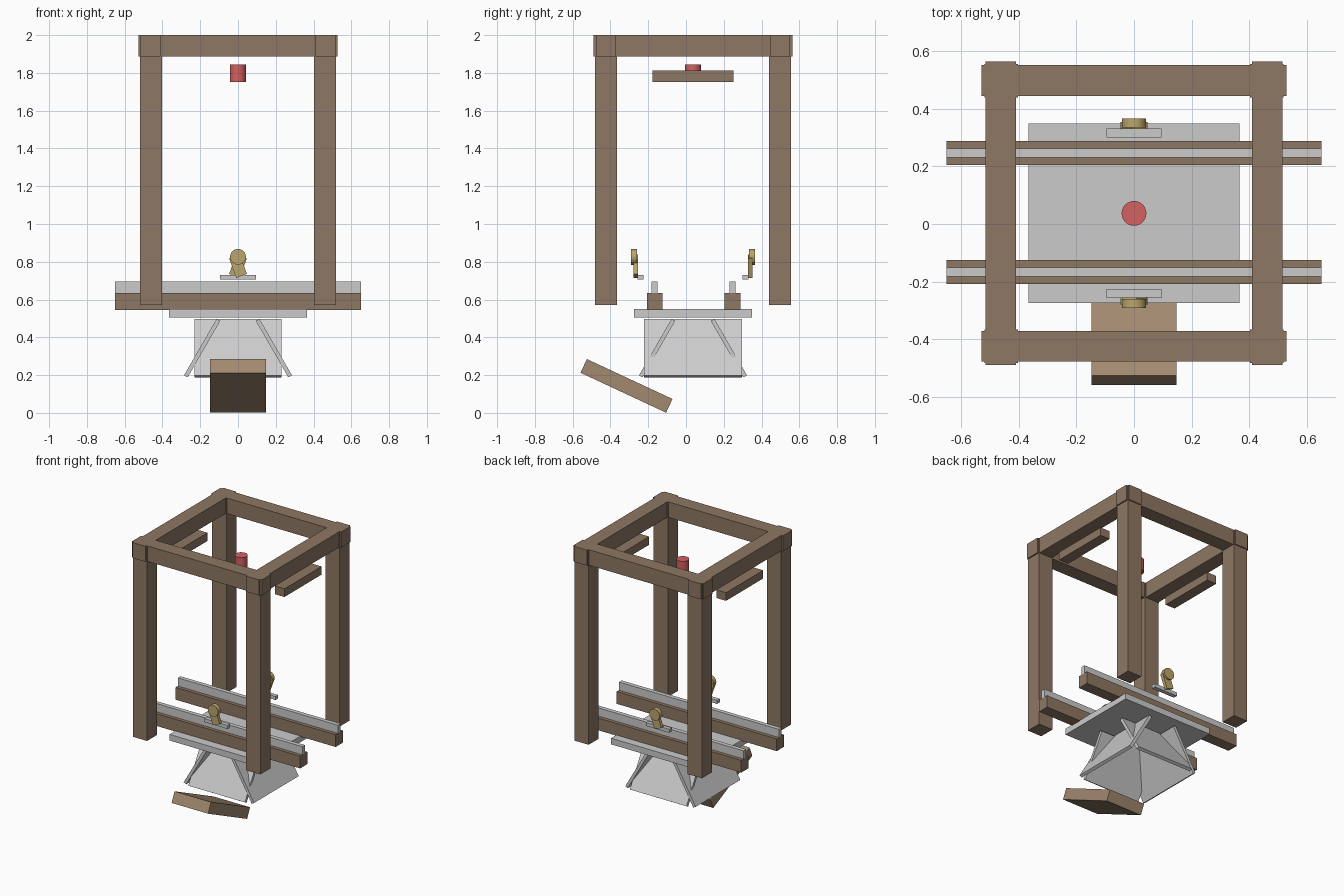
import bpy, math

if "Cube" in bpy.data.objects:
    bpy.data.objects.remove(bpy.data.objects["Cube"])

YC = 0.037          # centre line of the frame in y


def material(name, rgb):
    m = bpy.data.materials.new(name)
    m.diffuse_color = (*rgb, 1)
    m.use_nodes = True
    m.node_tree.nodes["Principled BSDF"].inputs["Base Color"].default_value = m.diffuse_color
    return m


WOOD = material("wood", (0.27, 0.185, 0.125))
LIGHT_WOOD = material("light_wood", (0.36, 0.25, 0.16))
RED = material("red", (0.65, 0.12, 0.12))
BRASS = material("brass", (0.50, 0.38, 0.15))


def finish(name, mat):
    ob = bpy.context.object
    ob.name = name
    if mat:
        ob.data.materials.append(mat)
    return ob


def box(name, loc, size, mat=None, rot=(0, 0, 0)):
    bpy.ops.mesh.primitive_cube_add(size=1, location=loc,
                                    rotation=[math.radians(a) for a in rot])
    ob = finish(name, mat)
    ob.scale = size
    bpy.ops.object.transform_apply(location=False, rotation=False, scale=True)
    return ob


def cylinder(name, loc, r, depth, mat, rot=(0, 0, 0)):
    bpy.ops.mesh.primitive_cylinder_add(vertices=24, radius=r, depth=depth, location=loc,
                                        rotation=[math.radians(a) for a in rot])
    ob = finish(name, mat)
    bpy.ops.object.shade_smooth_by_angle(angle=math.radians(30))
    return ob


# Tall frame: four posts with crossing top beams
for sx in (-1, 1):
    for sy in (-1, 1):
        box("post", (sx * 0.46, YC + sy * 0.46, 1.283), (0.116, 0.116, 1.426), WOOD)
    box("side_beam", (sx * 0.462, YC, 1.943), (0.106, 1.052, 0.114), WOOD)
    box("side_bar", (sx * 0.463, YC, 1.783), (0.078, 0.43, 0.06), WOOD)
for sy in (-1, 1):
    box("cross_beam", (0, YC + sy * 0.46, 1.943), (1.056, 0.106, 0.114), WOOD)

# Red cylinder hanging in the middle
cylinder("red_cylinder", (0, YC, 1.798), 0.043, 0.095, RED)

# Long wooden sleepers with metal rails on top
for s in (-1, 1):
    y = YC + 0.003 + s * 0.206
    box("rail_sleeper", (0, y, 0.59), (1.3, 0.083, 0.09), WOOD)
    box("metal_rail", (0, y, 0.665), (1.3, 0.031, 0.06))

# Base plate and flared hood of four intersecting panels
box("base_plate", (0, YC, 0.527), (0.73, 0.623, 0.045))
for s in (-1, 1):
    box("hood_side_panel", (s * 0.19, YC, 0.343), (0.022, 0.518, 0.345), None, (0, -s * 30, 0))
    box("hood_end_panel", (0, YC + s * 0.19, 0.343), (0.46, 0.022, 0.345), None, (s * 30, 0, 0))

# Brass levers with round knobs on small grey brackets
for s in (-1, 1):
    box("lever_bracket", (0, YC + s * 0.278, 0.718), (0.19, 0.03, 0.026))
    box("lever_arm", (0, YC + s * 0.304, 0.777), (0.06, 0.024, 0.11), BRASS, (0, s * 20, 0))
    cylinder("lever_knob", (0, YC + s * 0.313, 0.826), 0.042, 0.031, BRASS, (90, 0, 0))

# Tilted foot board
box("foot_board", (0, -0.315, 0.143), (0.296, 0.5, 0.08), LIGHT_WOOD, (-25, 0, 0))
